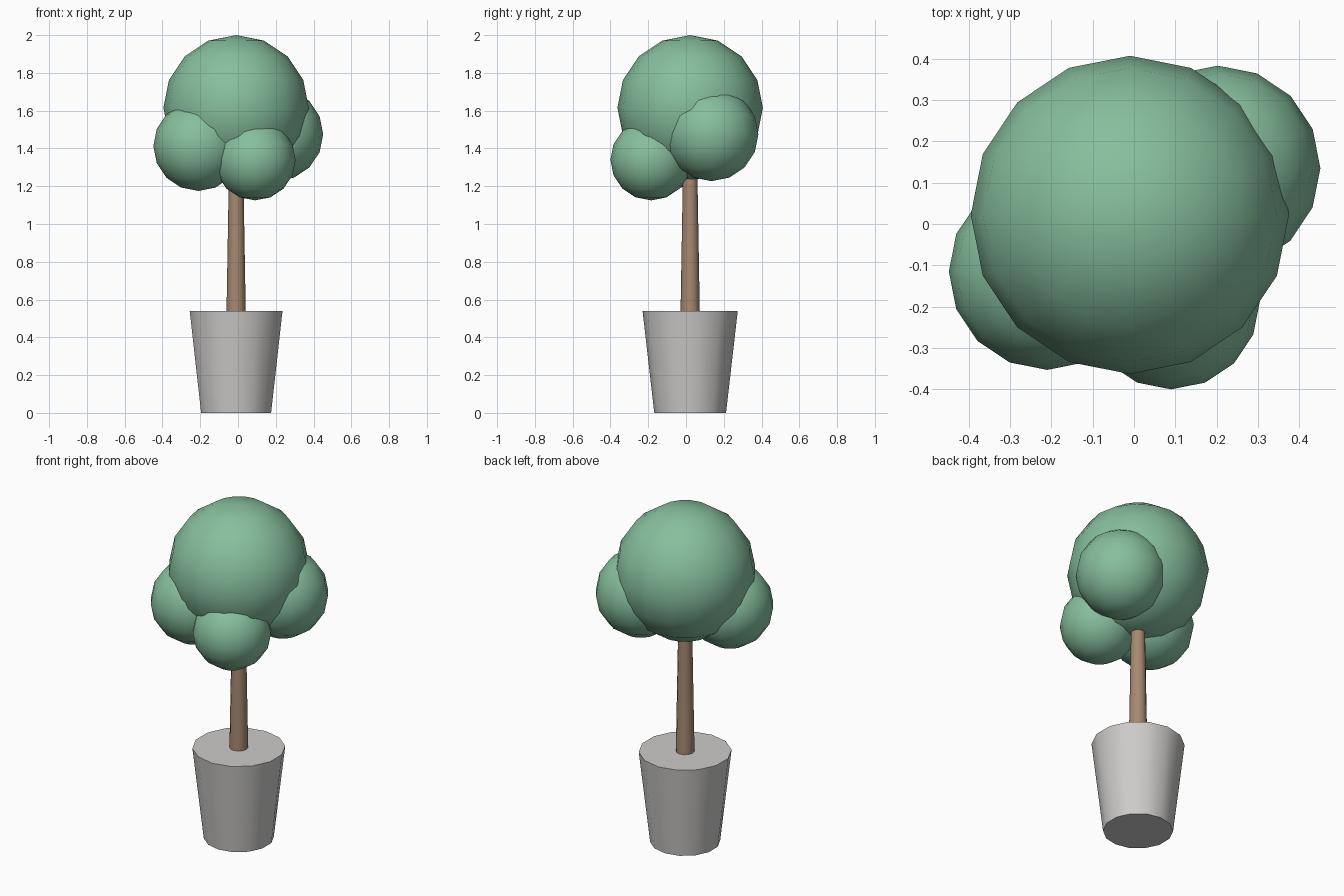
import bpy
import math

cube = bpy.data.objects.get("Cube")
if cube:
    bpy.data.objects.remove(cube, do_unlink=True)

AXIS = (-0.01, 0.022)  # shared centre line of pot, trunk and crown


def make_material(name, color):
    mat = bpy.data.materials.new(name)
    mat.use_nodes = True
    mat.diffuse_color = (*color, 1)
    bsdf = mat.node_tree.nodes["Principled BSDF"]
    bsdf.inputs["Base Color"].default_value = (*color, 1)
    bsdf.inputs["Roughness"].default_value = 0.9
    return mat


def finish(name, mat):
    obj = bpy.context.object
    obj.name = obj.data.name = name
    obj.data.materials.append(mat)
    bpy.ops.object.shade_smooth_by_angle(angle=math.radians(40))
    return obj


def tapered(name, sides, r_bottom, r_top, z_bottom, z_top, mat):
    bpy.ops.mesh.primitive_cone_add(
        vertices=sides, radius1=r_bottom, radius2=r_top,
        depth=z_top - z_bottom, location=(*AXIS, (z_bottom + z_top) / 2))
    return finish(name, mat)


def foliage(name, center, radius, mat):
    bpy.ops.mesh.primitive_uv_sphere_add(
        segments=16, ring_count=8, radius=radius, location=center)
    return finish(name, mat)


green = make_material("leaf green", (0.24, 0.52, 0.34))
brown = make_material("bark brown", (0.38, 0.25, 0.165))
grey = make_material("pot grey", (0.61, 0.60, 0.59))

# Pot with a closed, level top
tapered("pot", 14, 0.19, 0.252, 0, 0.54, grey)

# Trunk running up into the crown
tapered("trunk", 12, 0.051, 0.036, 0.53, 1.4, brown)

# Crown: one large ball with three smaller ones around its base
foliage("crown_main", (*AXIS, 1.615), 0.385, green)
foliage("crown_left", (0.203, 0.135, 1.475), 0.248, green)
foliage("crown_right", (-0.21, -0.115, 1.413), 0.238, green)
foliage("crown_front", (0.09, -0.185, 1.34), 0.215, green)
